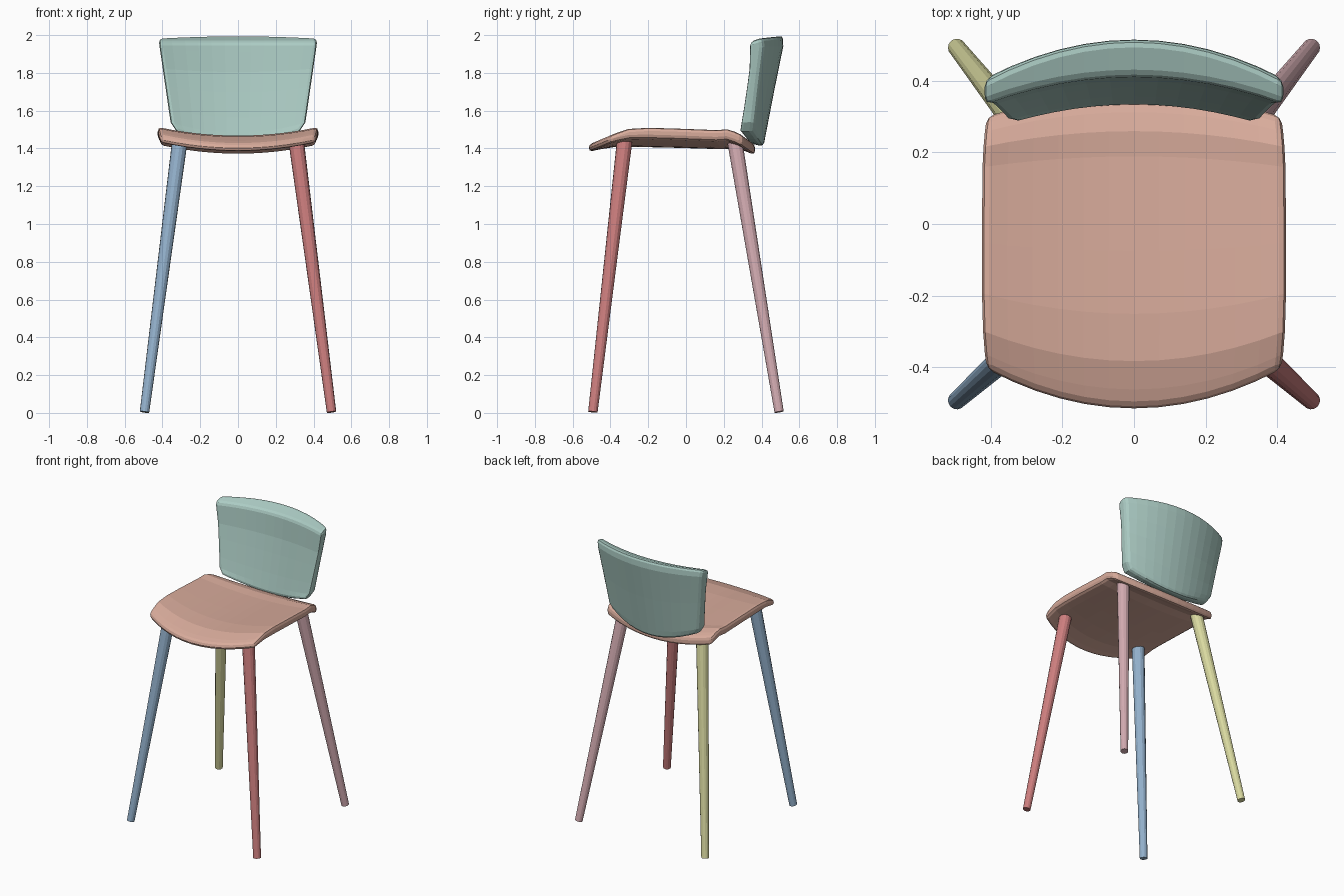
import bpy
import bmesh
from mathutils import Vector

cube = bpy.data.objects.get("Cube")
if cube:
    bpy.data.objects.remove(cube, do_unlink=True)


def material(name, rgb):
    m = bpy.data.materials.new(name)
    m.use_nodes = True
    m.diffuse_color = (*rgb, 1)
    m.node_tree.nodes["Principled BSDF"].inputs["Base Color"].default_value = (*rgb, 1)
    return m


def lerp(a, b, t):
    return a + (b - a) * t


def sample(profile, t):
    """Linear lookup in a list of (position, value) pairs."""
    for (a, x), (b, y) in zip(profile, profile[1:]):
        if t <= b:
            return lerp(x, y, (t - a) / (b - a))
    return profile[-1][1]


def finish(bm, name, mat):
    bmesh.ops.recalc_face_normals(bm, faces=bm.faces)
    mesh = bpy.data.meshes.new(name)
    bm.to_mesh(mesh)
    bm.free()
    mesh.materials.append(mat)
    obj = bpy.data.objects.new(name, mesh)
    bpy.context.collection.objects.link(obj)
    return obj


def slab(name, face_a, face_b, us, vs, mat, bevel):
    """Closed shell between two curved sheets, with a rounded rim."""
    bm = bmesh.new()
    a, b = [[[bm.verts.new(f(u, v)) for u in us] for v in vs] for f in (face_a, face_b)]
    for g in (a, b):
        for r, s in zip(g, g[1:]):
            for i in range(len(us) - 1):
                bm.faces.new((r[i], r[i + 1], s[i + 1], s[i]))

    def rim(g):
        return (g[0] + [r[-1] for r in g[1:]] + g[-1][-2::-1]
                + [r[0] for r in g[-2:0:-1]])
    ra, rb = rim(a), rim(b)
    for i in range(len(ra)):
        bm.faces.new((ra[i - 1], ra[i], rb[i], rb[i - 1]))
    obj = finish(bm, name, mat)
    mod = obj.modifiers.new("rounded_rim", "BEVEL")
    mod.width = bevel
    mod.segments = 2
    mod.limit_method = "ANGLE"
    mod.angle_limit = 0.8
    return obj


columns = [-1 + i / 6 for i in range(13)]

# Seat: dished across, rolled down at the front and rear
SEAT_Z = [(0, 1.422), (.06, 1.44), (.15, 1.462), (.3, 1.468), (.5, 1.464),
          (.8, 1.456), (.88, 1.46), (.94, 1.446), (1, 1.425)]


def seat_point(u, v, drop):
    half = 0.425 - 0.014 * abs(2 * v - 1) ** 4
    y = lerp(-0.515 + 0.11 * u * u, 0.365 - 0.065 * u * u, v)
    return (u * half, y, sample(SEAT_Z, v) + 0.045 * u * u - drop)


slab("seat",
     lambda u, v: seat_point(u, v, 0),
     lambda u, v: seat_point(u, v, lerp(0.04, 0.06, min(1, v * 5))),
     columns, [p[0] for p in SEAT_Z], material("peach", (.69, .41, .33)), 0.022)

# Backrest: wraps around the rear edge, flares and leans back towards the top
BACK_W = [(0, .325), (.1, .357), (1, .42)]
FRONT_Y = [(0, .33), (.35, .368), (.7, .40), (1, .412)]
REAR_Y = [(0, .41), (.5, .467), (.9, .515), (1, .513)]


def backrest_front(u, t):
    z = lerp(1.43 + 0.06 * u * u, 1.965, t)
    return (u * sample(BACK_W, t), sample(FRONT_Y, t) - lerp(.05, .078, t) * u * u, z)


def backrest_rear(u, t):
    z = lerp(1.41 + 0.08 * u * u, 2.0 - 0.012 * u * u, t)
    return (u * sample(BACK_W, t), sample(REAR_Y, t) - lerp(.055, .113, t) * u * u, z)


slab("backrest", backrest_front, backrest_rear, columns,
     [0, .1, .25, .5, .7, .9, 1], material("pale_teal", (.41, .60, .55)), 0.02)


# Legs: tapered round legs splayed outwards
def leg(name, foot, top, mat):
    foot, top = Vector(foot), Vector(top)
    axis = top - foot
    bm = bmesh.new()
    bmesh.ops.create_cone(bm, cap_ends=True, segments=14, radius1=0.025,
                          radius2=0.041, depth=axis.length)
    obj = finish(bm, name, mat)
    obj.rotation_euler = axis.to_track_quat("Z", "Y").to_euler()
    obj.location = (foot + top) / 2


for name, sx, front, mat in (
        ("front_right_leg", -1, True, material("blue", (.30, .45, .62))),
        ("front_left_leg", 1, True, material("red", (.61, .21, .21))),
        ("rear_right_leg", -1, False, material("pale_yellow", (.69, .69, .35))),
        ("rear_left_leg", 1, False, material("pink", (.65, .41, .44)))):
    leg(name, (sx * 0.495, -0.493 if front else 0.493, 0.005),
        (sx * 0.308, -0.325 if front else 0.258, 1.44), mat)
